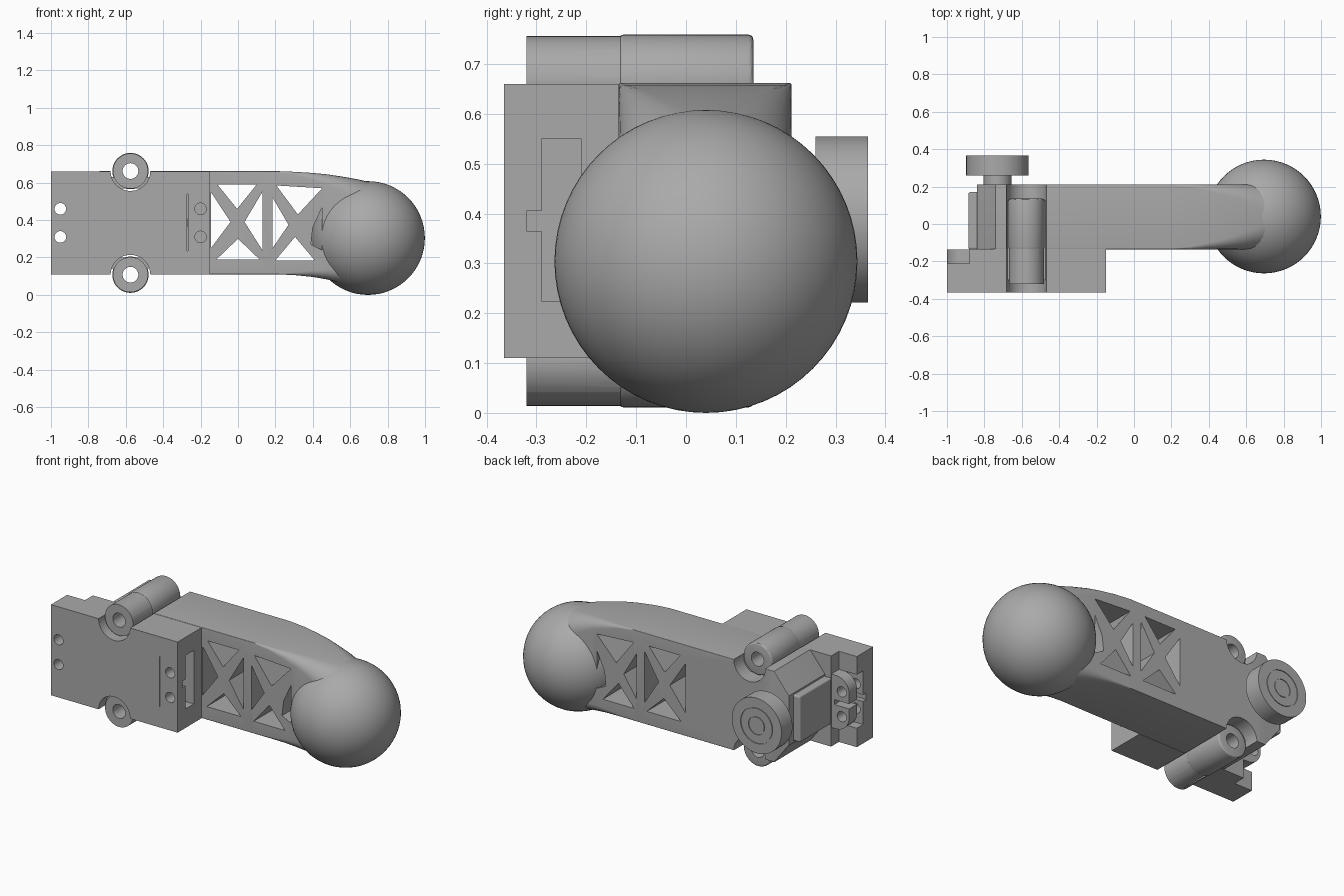
import bpy, bmesh, math
from mathutils import Matrix, Vector

if "Cube" in bpy.data.objects:
    bpy.data.objects.remove(bpy.data.objects["Cube"], do_unlink=True)

grey = bpy.data.materials.new("plain_grey")
grey.use_nodes = True
grey.diffuse_color = (0.4, 0.4, 0.4, 1)
grey.node_tree.nodes["Principled BSDF"].inputs["Base Color"].default_value = (0.4, 0.4, 0.4, 1)


def make(name, bm):
    bmesh.ops.recalc_face_normals(bm, faces=bm.faces[:])
    me = bpy.data.meshes.new(name)
    bm.to_mesh(me)
    bm.free()
    me.materials.append(grey)
    ob = bpy.data.objects.new(name, me)
    bpy.context.collection.objects.link(ob)
    return ob


def box(name, x, y, z):
    bm = bmesh.new()
    size = Vector((x[1] - x[0], y[1] - y[0], z[1] - z[0]))
    mid = Vector((sum(x), sum(y), sum(z))) / 2
    bmesh.ops.create_cube(bm, size=1, matrix=Matrix.Translation(mid) @ Matrix.Diagonal((*size, 1)))
    return make(name, bm)


def prism(name, points, y0, y1):
    """Extrude an x-z outline along y."""
    bm = bmesh.new()
    face = bm.faces.new([bm.verts.new((x, y0, z)) for x, z in points])
    out = bmesh.ops.extrude_face_region(bm, geom=[face])
    moved = [v for v in out["geom"] if isinstance(v, bmesh.types.BMVert)]
    bmesh.ops.translate(bm, verts=moved, vec=(0, y1 - y0, 0))
    return make(name, bm)


def rod(name, x, z, r, y0, y1, n=48):
    ring = [(x + r * math.cos(math.tau * i / n), z + r * math.sin(math.tau * i / n)) for i in range(n)]
    return prism(name, ring, y0, y1)


def select(ob):
    bpy.ops.object.select_all(action="DESELECT")
    ob.select_set(True)
    bpy.context.view_layer.objects.active = ob


def combine(ob, other, op="DIFFERENCE"):
    mod = ob.modifiers.new(op.lower(), "BOOLEAN")
    mod.operation = op
    mod.solver = "EXACT"
    mod.object = other
    select(ob)
    bpy.ops.object.modifier_apply(modifier=mod.name)
    bpy.data.objects.remove(other, do_unlink=True)


def smooth(ob, angle=30):
    select(ob)
    bpy.ops.object.shade_smooth_by_angle(angle=math.radians(angle))


def bevel(ob, width):
    mod = ob.modifiers.new("soft_edges", "BEVEL")
    mod.width = width
    mod.segments = 3
    mod.limit_method = "ANGLE"
    mod.angle_limit = math.radians(50)


FRONT, BACK = -0.135, 0.212
BOSS_X = -0.575
BOSS_Z = (0.108, 0.662)
HOLE_Z = (0.31, 0.46)


# Limb: rounded rectangles lofted along x, (x, bottom, top, corner radius)
def section(bm, x, lo, hi, r):
    verts = []
    corners = [(BACK - r, hi - r), (FRONT + r, hi - r), (FRONT + r, lo + r), (BACK - r, lo + r)]
    for k, (y, z) in enumerate(corners):
        for i in range(7):
            a = (k + i / 6) * math.pi / 2
            verts.append(bm.verts.new((x, y + r * math.cos(a), z + r * math.sin(a))))
    return verts


bm = bmesh.new()
rings = [section(bm, *s) for s in (
    (-0.84, 0.24, 0.54, 0.004), (-0.74, 0.11, 0.662, 0.004), (0.2, 0.11, 0.662, 0.004),
    (0.3, 0.106, 0.658, 0.014), (0.4, 0.096, 0.652, 0.035), (0.48, 0.082, 0.644, 0.055),
    (0.56, 0.062, 0.632, 0.08), (0.64, 0.045, 0.618, 0.11), (0.72, 0.06, 0.6, 0.15))]
bm.faces.new(rings[0])
bm.faces.new(rings[-1])
for a, b in zip(rings, rings[1:]):
    for i in range(len(a)):
        j = (i + 1) % len(a)
        bm.faces.new((a[i], a[j], b[j], b[i]))
limb = make("limb", bm)

# Triangular truss openings through the limb
openings = [
    [(-0.11, 0.59), (0.1, 0.59), (-0.005, 0.46)],
    [(-0.115, 0.19), (0.115, 0.19), (0, 0.3)],
    [(0.13, 0.55), (0.13, 0.24), (0.035, 0.39)],
    [(-0.145, 0.55), (-0.145, 0.25), (-0.04, 0.39)],
    [(0.205, 0.585), (0.45, 0.57), (0.32, 0.43)],
    [(0.2, 0.185), (0.41, 0.185), (0.305, 0.31)],
    [(0.185, 0.52), (0.185, 0.25), (0.27, 0.375)],
    [(0.45, 0.47), (0.40, 0.36), (0.39, 0.27), (0.45, 0.24)],
]
for pts in openings:
    combine(limb, prism("cutter", pts, -0.3, 0.4))
for z in BOSS_Z:
    combine(limb, rod("cutter", BOSS_X, z, 0.106, -0.3, 0.4))
smooth(limb)

# Ball foot
bpy.ops.mesh.primitive_uv_sphere_add(segments=64, ring_count=32, radius=0.304, location=(0.695, 0.04, 0.304))
foot = bpy.context.object
foot.name = "ball_foot"
foot.data.materials.append(grey)
smooth(foot, 40)

# Mounting bracket: thick block with a thinner left end
bracket = prism("mounting_bracket", [(-1, 0.11), (-0.15, 0.11), (-0.15, 0.66), (-1, 0.66)], -0.365, -0.21)
back = box("back", (-0.88, -0.15), (-0.23, FRONT), (0.11, 0.66))
combine(bracket, back, "UNION")
combine(bracket, box("cutter", (-0.27, 0), (-0.29, -0.21), (0.225, 0.55)))
combine(bracket, box("cutter", (-0.27, 0), (-0.32, -0.28), (0.365, 0.405)))
combine(bracket, box("cutter", (-1.1, -0.9), (-0.27, -0.2), (0.225, 0.55)))
combine(bracket, box("cutter", (-1.1, -0.9), (-0.3, -0.25), (0.365, 0.405)))
combine(bracket, box("cutter", (-0.273, -0.267), (-0.4, -0.32), (0.235, 0.54)))
for z in HOLE_Z:
    combine(bracket, rod("cutter", -0.95, z, 0.031, -0.5, 0, 24))
    combine(bracket, rod("cutter", -0.2, z, 0.031, -0.5, -0.25, 24))
for z in BOSS_Z:
    combine(bracket, rod("cutter", BOSS_X, z, 0.106, -0.5, 0))
smooth(bracket)

# Slotted flange with rounded ears at the left end
flange = box("slotted_flange", (-1, -0.8), (-0.212, -0.137), (0.225, 0.55))
mod = flange.modifiers.new("round_ears", "BEVEL")
mod.width = 0.09
mod.segments = 8
mod.limit_method = "WEIGHT"
weights = flange.data.attributes.new("bevel_weight_edge", "FLOAT", "EDGE")
for e in flange.data.edges:
    a, b = (flange.data.vertices[i].co for i in e.vertices)
    if a.x < -0.9 and b.x < -0.9 and abs(a.y - b.y) > 0.01:
        weights.data[e.index].value = 1
select(flange)
bpy.ops.object.modifier_apply(modifier=mod.name)
combine(flange, box("cutter", (-1.1, -0.9), (-0.3, 0), (0.37, 0.4)))
for z in HOLE_Z:
    combine(flange, rod("cutter", -0.95, z, 0.031, -0.5, 0, 24))
smooth(flange)

# Bored bosses through the top and bottom edges
for side, z in zip(("lower", "upper"), BOSS_Z):
    boss = rod(side + "_boss", BOSS_X, z, 0.097, FRONT, 0.135)
    bevel(boss, 0.01)
    select(boss)
    bpy.ops.object.modifier_apply(modifier="soft_edges")
    combine(boss, rod("sleeve", BOSS_X, z, 0.094, -0.32, -0.1), "UNION")
    combine(boss, rod("cutter", BOSS_X, z, 0.042, -0.5, 0.5, 32))
    smooth(boss)
    # Web joining the boss to the limb
    edge = 0.17 if side == "lower" else 0.6
    web = box(side + "_web", (-0.69, -0.46), (-0.3, 0.125), (edge - 0.03, edge + 0.03))
    combine(web, rod("cutter", BOSS_X, z, 0.09, -0.5, 0.5))

# End panel, output shaft and round horn
panel = box("end_panel", (-0.885, -0.8), (FRONT, 0.17), (0.25, 0.53))
bevel(panel, 0.01)
smooth(rod("output_shaft", -0.73, 0.388, 0.075, 0.2, 0.27))
horn = rod("round_horn", -0.73, 0.388, 0.167, 0.26, 0.365, 64)
for name, r in (("outer", 0.108), ("inner", 0.055)):
    groove = rod("cutter", -0.73, 0.388, r, 0.36, 0.4)
    combine(groove, rod("core", -0.73, 0.388, r - 0.004, 0.3, 0.5))
    combine(horn, groove)
smooth(horn)
